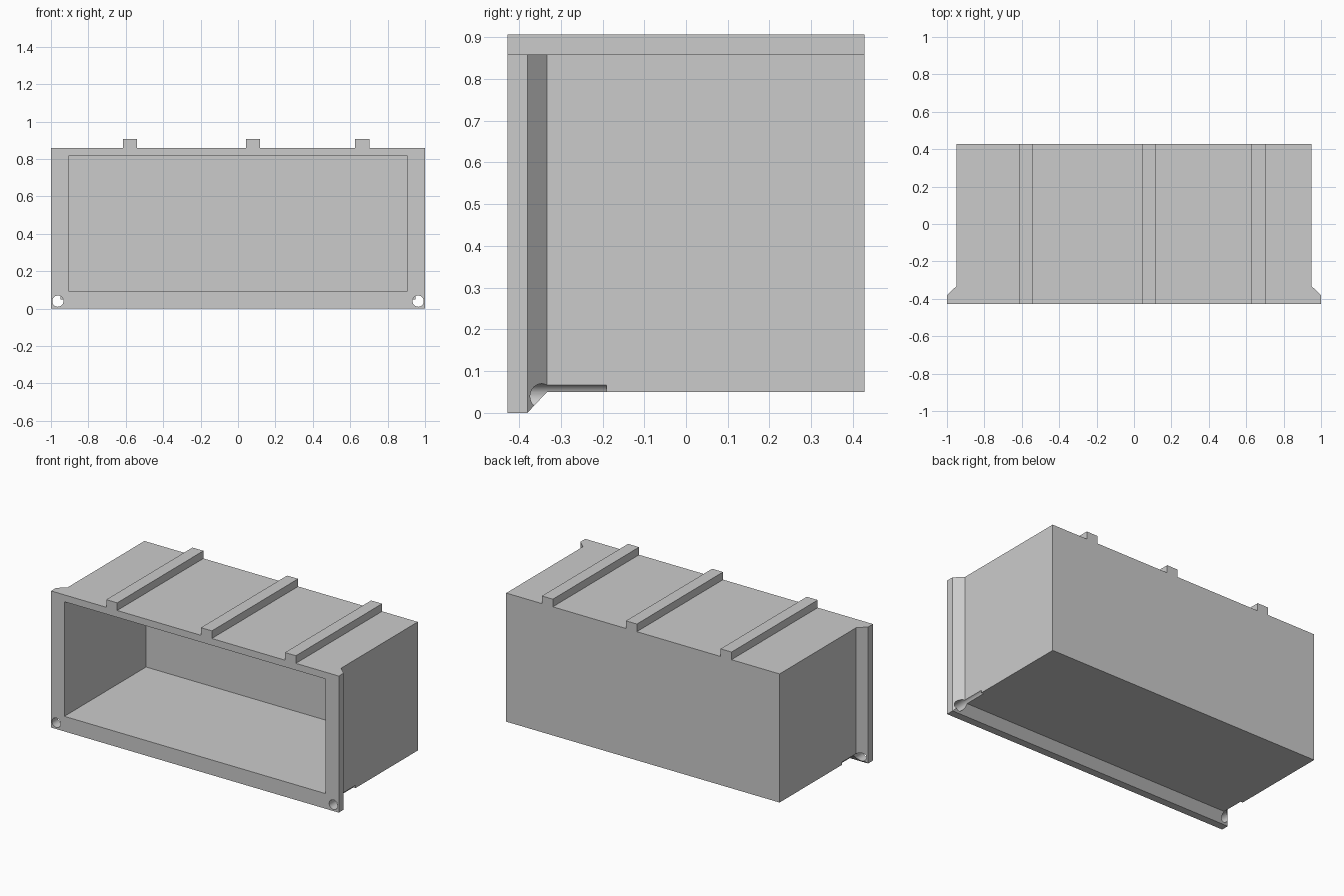
import bpy
import bmesh
import math

cube = bpy.data.objects.get("Cube")
if cube:
    bpy.data.objects.remove(cube, do_unlink=True)

grey = bpy.data.materials.new("plain_grey")
grey.use_nodes = True
grey.diffuse_color = (0.6, 0.6, 0.6, 1)
grey.node_tree.nodes["Principled BSDF"].inputs["Base Color"].default_value = (0.6, 0.6, 0.6, 1)

HALF_DEPTH = 0.428
TOP = 0.858


def finish(name, bm):
    bmesh.ops.recalc_face_normals(bm, faces=bm.faces)
    mesh = bpy.data.meshes.new(name)
    bm.to_mesh(mesh)
    bm.free()
    mesh.materials.append(grey)
    obj = bpy.data.objects.new(name, mesh)
    bpy.context.collection.objects.link(obj)
    return obj


def loft(name, sections):
    """Join rectangles (y, left, right, bottom, top) along y into a closed solid."""
    bm = bmesh.new()
    rings = [[bm.verts.new(p) for p in ((l, y, b), (r, y, b), (r, y, t), (l, y, t))]
             for y, l, r, b, t in sections]
    for a, c in zip(rings, rings[1:]):
        for i in range(4):
            j = (i + 1) % 4
            bm.faces.new((a[i], a[j], c[j], c[i]))
    bm.faces.new(rings[0])
    bm.faces.new(rings[-1])
    return finish(name, bm)


def cut(target, cutter):
    cutter.hide_render = True
    mod = target.modifiers.new("cut", "BOOLEAN")
    mod.operation = "DIFFERENCE"
    mod.solver = "EXACT"
    mod.object = cutter
    bpy.context.view_layer.objects.active = target
    bpy.ops.object.modifier_apply(modifier=mod.name)
    bpy.data.objects.remove(cutter, do_unlink=True)


# Box body with a front flange that tapers back at the sides and bottom
body = loft("box_body", [
    (-HALF_DEPTH, -1, 1, 0, TOP),
    (-0.38, -1, 1, 0, TOP),
    (-0.333, -0.95, 0.95, 0.05, TOP),
    (HALF_DEPTH, -0.95, 0.95, 0.05, TOP),
])

# Open cavity
cut(body, loft("cavity_cutter", [
    (-0.6, -0.907, 0.907, 0.095, 0.815),
    (0.383, -0.907, 0.907, 0.095, 0.815),
]))

# Screw holes through the lower flange corners, grooving the body behind
for side in (-1, 1):
    bpy.ops.mesh.primitive_cylinder_add(
        vertices=32, radius=0.03, depth=0.4,
        location=(side * 0.963, -0.39, 0.04), rotation=(math.pi / 2, 0, 0))
    cut(body, bpy.context.object)

bpy.ops.object.select_all(action="DESELECT")
body.select_set(True)
bpy.context.view_layer.objects.active = body
bpy.ops.object.shade_smooth_by_angle(angle=math.radians(30))

# Three rails along the top
for name, x in (("right", -0.578), ("middle", 0.08), ("left", 0.664)):
    loft(name + "_top_rail", [(y, x - 0.038, x + 0.038, TOP, 0.906)
                              for y in (-HALF_DEPTH, HALF_DEPTH)])
